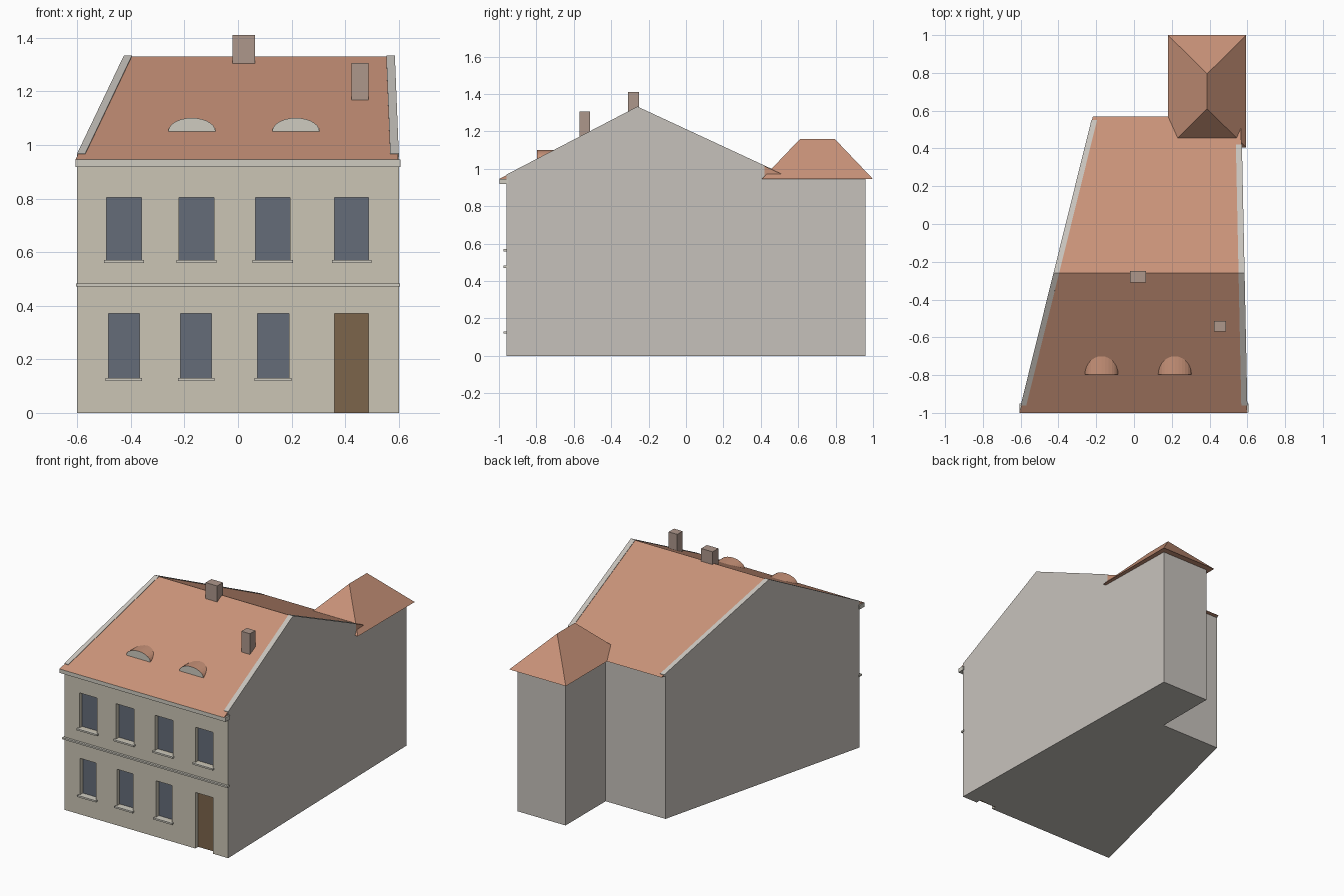
import bpy, bmesh, math

if "Cube" in bpy.data.objects:
    bpy.data.objects.remove(bpy.data.objects["Cube"])

def mat(name, r, g, b):
    m = bpy.data.materials.new(name)
    m.diffuse_color = (r, g, b, 1)
    m.use_nodes = True
    m.node_tree.nodes["Principled BSDF"].inputs["Base Color"].default_value = m.diffuse_color
    return m

FACADE = mat("facade_plaster", 0.60, 0.56, 0.46)
SIDE = mat("side_plaster", 0.57, 0.54, 0.50)
TRIM = mat("trim_stone", 0.62, 0.60, 0.53)
TILE = mat("roof_tile", 0.58, 0.29, 0.19)
GLASS = mat("window_glass", 0.13, 0.15, 0.19)
WOOD = mat("door_wood", 0.20, 0.13, 0.07)
BRICK = mat("chimney_brick", 0.42, 0.31, 0.26)

def loft(name, ring_a, ring_b, *mats):
    """Closed solid between two matching rings of points."""
    bm = bmesh.new()
    a = [bm.verts.new(p) for p in ring_a]
    b = [bm.verts.new(p) for p in ring_b]
    n = len(a)
    bm.faces.new(a)
    bm.faces.new(b[::-1])
    for i in range(n):
        j = (i + 1) % n
        bm.faces.new((a[j], a[i], b[i], b[j]))
    bmesh.ops.recalc_face_normals(bm, faces=bm.faces)
    me = bpy.data.meshes.new(name)
    bm.to_mesh(me)
    bm.free()
    for m in mats:
        me.materials.append(m)
    ob = bpy.data.objects.new(name, me)
    bpy.context.collection.objects.link(ob)
    return ob

def box(name, x0, x1, y0, y1, z0, z1, *mats):
    ring = [(x0, y0), (x1, y0), (x1, y1), (x0, y1)]
    return loft(name, [(x, y, z0) for x, y in ring], [(x, y, z1) for x, y in ring], *mats)

# Tapering plot edges and roof height
FRONT, EAVE, RIDGE, TOP = -0.96, 0.945, -0.26, 1.33
def left(y): return -0.60 + 0.248 * (y - FRONT)
def right(y): return 0.60 - 0.0208 * (y - FRONT)
def roof_z(y):
    return TOP - (RIDGE - y) * 0.52 if y < RIDGE else TOP - (y - RIDGE) * 0.464

# Walls with rear wing
plan = [(-0.60, FRONT), (0.60, FRONT), (right(0.96), 0.96), (0.21, 0.96), (0.21, 0.54), (left(0.54), 0.54)]
walls = loft("walls", [(x, y, 0) for x, y in plan], [(x, y, EAVE) for x, y in plan], FACADE, SIDE)
for p in walls.data.polygons:
    p.material_index = 0 if p.normal.y < -0.9 else 1

# Recessed openings: cutter, pane and sill for each
def opening(name, x0, x1, z0, z1, fill, sill=True):
    cutter = box("cutter", x0, x1, FRONT - 0.05, FRONT + 0.035, z0 if sill else -0.05, z1, FACADE)
    mod = walls.modifiers.new("recess", 'BOOLEAN')
    mod.operation, mod.solver, mod.object = 'DIFFERENCE', 'EXACT', cutter
    bpy.context.view_layer.objects.active = walls
    bpy.ops.object.modifier_apply(modifier=mod.name)
    bpy.data.objects.remove(cutter)
    box(name, x0, x1, FRONT + 0.029, FRONT + 0.04, z0, z1, fill)
    if sill:
        box(name + "_sill", x0 - 0.01, x1 + 0.01, FRONT - 0.016, FRONT + 0.029, z0 - 0.011, z0, TRIM)

for x0, x1 in [(-0.49, -0.36), (-0.22, -0.09), (0.065, 0.195), (0.36, 0.488)]:
    opening("upper_window", x0, x1, 0.57, 0.803, GLASS)
for x0, x1 in [(-0.484, -0.368), (-0.214, -0.098), (0.072, 0.19)]:
    opening("lower_window", x0, x1, 0.13, 0.371, GLASS)
opening("door", 0.36, 0.488, 0.0, 0.371, WOOD, sill=False)

# String course and cornice
box("string_course", -0.605, 0.605, FRONT - 0.015, FRONT + 0.01, 0.471, 0.482, TRIM)
box("cornice", -0.607, 0.607, -0.998, FRONT + 0.01, 0.918, EAVE, TRIM)

# Main gabled roof
prof = [(-1.0, EAVE), (RIDGE, TOP), (0.57, EAVE)]
loft("main_roof", [(left(y) + 0.003, y, z) for y, z in prof],
     [(right(y) - 0.003, y, z) for y, z in prof], TILE)

# Gable parapets flush with the roof slopes
def parapet(name, edge, inward, back):
    pts = [(FRONT, EAVE)] + [(y, roof_z(y) + 0.003) for y in (FRONT, RIDGE, back)] + [(back, EAVE)]
    loft(name, [(edge(y), y, z) for y, z in pts], [(edge(y) + inward, y, z) for y, z in pts], SIDE)

parapet("left_gable", left, 0.03, 0.55)
parapet("right_gable", right, -0.032, 0.42)

# Hipped roof over the rear wing
bm = bmesh.new()
c = [bm.verts.new((x, y, EAVE)) for x, y in [(0.18, 0.405), (0.594, 0.405), (0.594, 1.0), (0.18, 1.0)]]
r = [bm.verts.new((0.387, y, 1.16)) for y in (0.61, 0.795)]
for f in [c[::-1], (c[0], c[1], r[0]), (c[1], c[2], r[1], r[0]), (c[2], c[3], r[1]), (c[3], c[0], r[0], r[1])]:
    bm.faces.new(f)
me = bpy.data.meshes.new("wing_roof")
bm.to_mesh(me)
bm.free()
me.materials.append(TILE)
bpy.context.collection.objects.link(bpy.data.objects.new("wing_roof", me))

# Chimneys
box("ridge_chimney", -0.02, 0.064, -0.31, -0.25, 1.29, 1.41, BRICK)
box("side_chimney", 0.424, 0.487, -0.57, -0.514, 1.15, 1.306, BRICK)

# Eyebrow dormers: half ellipses running back into the roof
for cx in (-0.172, 0.216):
    arc = [(cx + 0.088 * math.cos(math.pi * i / 14), 1.051 + 0.05 * math.sin(math.pi * i / 14)) for i in range(15)]
    d = loft("eyebrow_dormer", [(x, -0.796, z) for x, z in arc], [(x, -0.69, z) for x, z in arc], TILE, TRIM)
    for p in d.data.polygons:
        p.material_index = 1 if p.normal.y < -0.9 else 0
